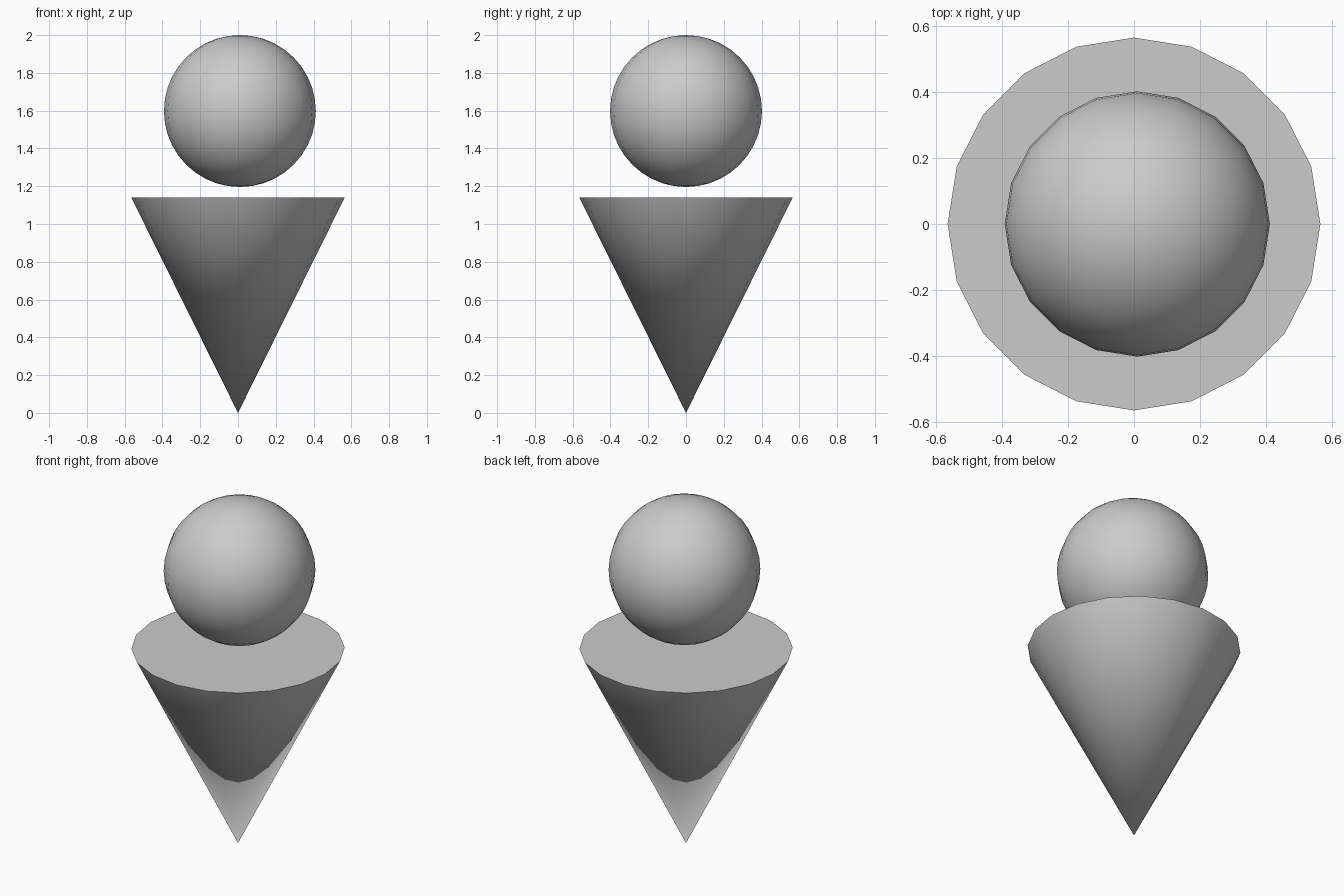
import bpy
from math import radians, pi

cube = bpy.data.objects.get("Cube")
if cube:
    bpy.data.objects.remove(cube, do_unlink=True)

SIDES = 20
CONE_RADIUS, CONE_HEIGHT = 0.565, 1.14
BALL_RADIUS = 0.402

# One plain grey for everything
grey = bpy.data.materials.new("plain_grey")
grey.use_nodes = True
colour = (0.6, 0.6, 0.6, 1)
grey.diffuse_color = colour
grey.node_tree.nodes["Principled BSDF"].inputs["Base Color"].default_value = colour


def finish(name):
    """Name the active object, colour it and smooth it with sharp rims."""
    obj = bpy.context.object
    obj.name = name
    obj.data.name = name
    obj.data.materials.append(grey)
    bpy.ops.object.shade_smooth_by_angle(angle=radians(30))
    return obj


# Cone standing on its tip, with a flat cap on top
bpy.ops.mesh.primitive_cone_add(
    vertices=SIDES, radius1=CONE_RADIUS, radius2=0, depth=CONE_HEIGHT,
    location=(0, 0, CONE_HEIGHT / 2), rotation=(pi, 0, 0))
finish("cone")

# Ball floating just above the cap, a little off centre
bpy.ops.mesh.primitive_uv_sphere_add(
    segments=SIDES, ring_count=SIDES, radius=BALL_RADIUS,
    location=(0.01, 0, 2 - BALL_RADIUS))
finish("ball")
